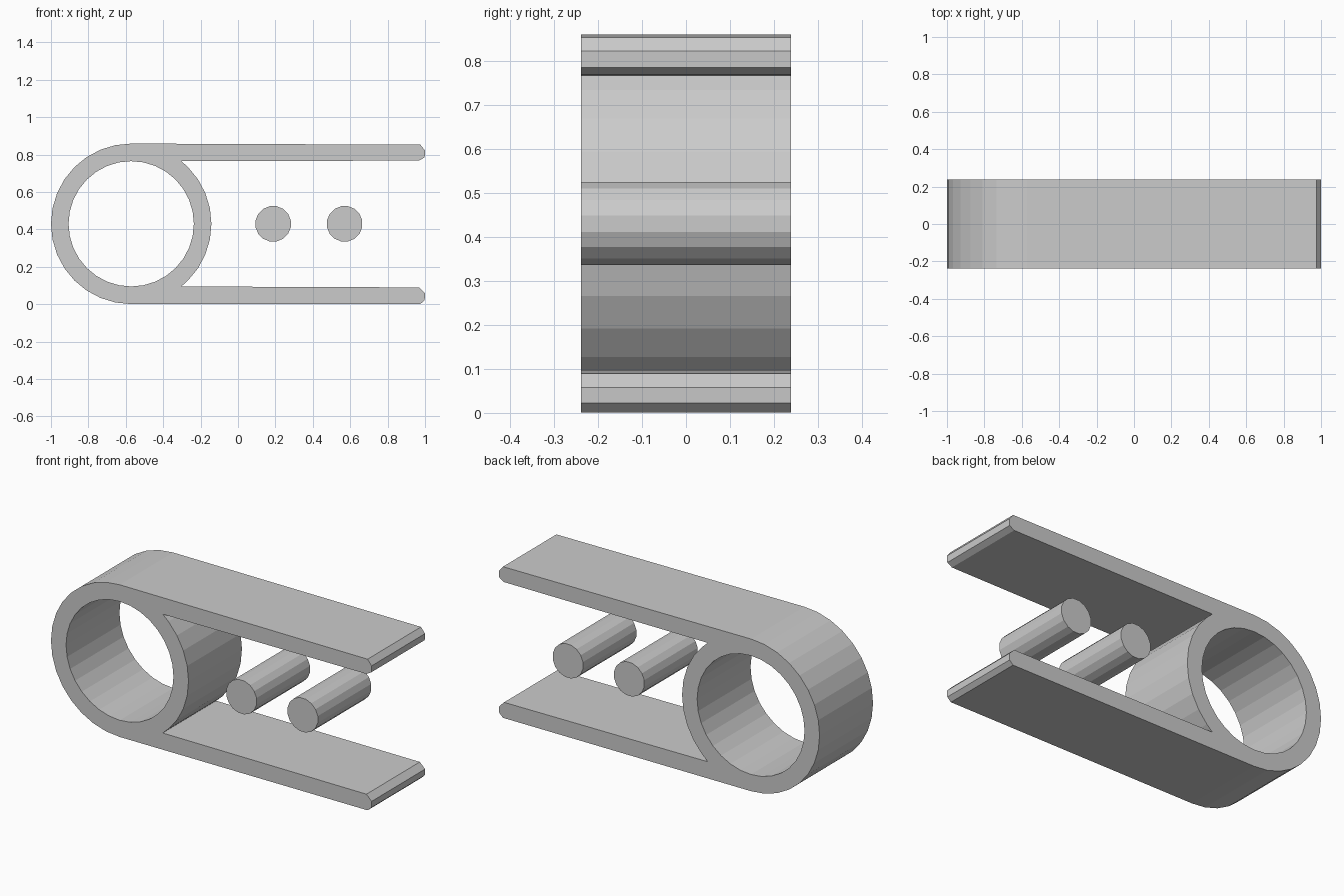
import bpy
from math import sin, cos, pi, asin
from mathutils import Matrix

cube = bpy.data.objects.get("Cube")
if cube:
    bpy.data.objects.remove(cube, do_unlink=True)

# Main sizes
HALF_DEPTH = 0.238
RING_X, MID_Z = -0.571, 0.43
OUTER, INNER, ROD = 0.429, 0.335, 0.096
STEP = pi / 16

grey = bpy.data.materials.new("plain grey")
grey.use_nodes = True
colour = (0.6, 0.6, 0.6, 1)
grey.diffuse_color = colour
grey.node_tree.nodes["Principled BSDF"].inputs["Base Color"].default_value = colour


def point(radius, angle, x=RING_X):
    return (x + radius * cos(angle), MID_Z + radius * sin(angle))


def extrude_outlines(name, outlines):
    """Fill flat x-z outlines (inner ones become holes) and extrude along y."""
    curve = bpy.data.curves.new(name, "CURVE")
    curve.dimensions = "2D"
    curve.fill_mode = "BOTH"
    curve.extrude = HALF_DEPTH
    for outline in outlines:
        spline = curve.splines.new("POLY")
        spline.points.add(len(outline) - 1)
        for p, (x, z) in zip(spline.points, outline):
            p.co = (x, z, 0, 1)
        spline.use_cyclic_u = True
    helper = bpy.data.objects.new(name + " outline", curve)
    bpy.context.collection.objects.link(helper)
    bpy.context.view_layer.update()
    graph = bpy.context.evaluated_depsgraph_get()
    mesh = bpy.data.meshes.new_from_object(helper.evaluated_get(graph))
    bpy.data.objects.remove(helper, do_unlink=True)
    mesh.transform(Matrix.Rotation(pi / 2, 4, "X"))
    mesh.materials.clear()
    mesh.materials.append(grey)
    for face in mesh.polygons:
        face.use_smooth = False
        face.material_index = 0
    obj = bpy.data.objects.new(name, mesh)
    bpy.context.collection.objects.link(obj)
    return obj


# Ring with two arms: outer half circle, lower arm, notch along the ring, upper arm
left_arc = [point(OUTER, pi / 2 + i * STEP) for i in range(17)]
lower_tip = [(0.975, 0.001), (0.998, 0.022), (1.0, 0.058), (0.968, 0.09)]
upper_tip = [(0.968, 0.768), (0.998, 0.785), (1.0, 0.822), (0.975, 0.853)]
corner = asin(INNER / OUTER)
notch_angles = [-corner] + [i * STEP for i in range(-4, 5)] + [corner]
notch = [point(OUTER, a) for a in notch_angles]
hole = [point(INNER, i * STEP) for i in range(32)]
extrude_outlines("ring_with_arms", [left_arc + lower_tip + notch + upper_tip, hole])

# Two cross rods between the arms
for name, x in (("inner_rod", 0.188), ("outer_rod", 0.57)):
    extrude_outlines(name, [[point(ROD, (i + 0.5) * 2 * STEP, x) for i in range(16)]])
